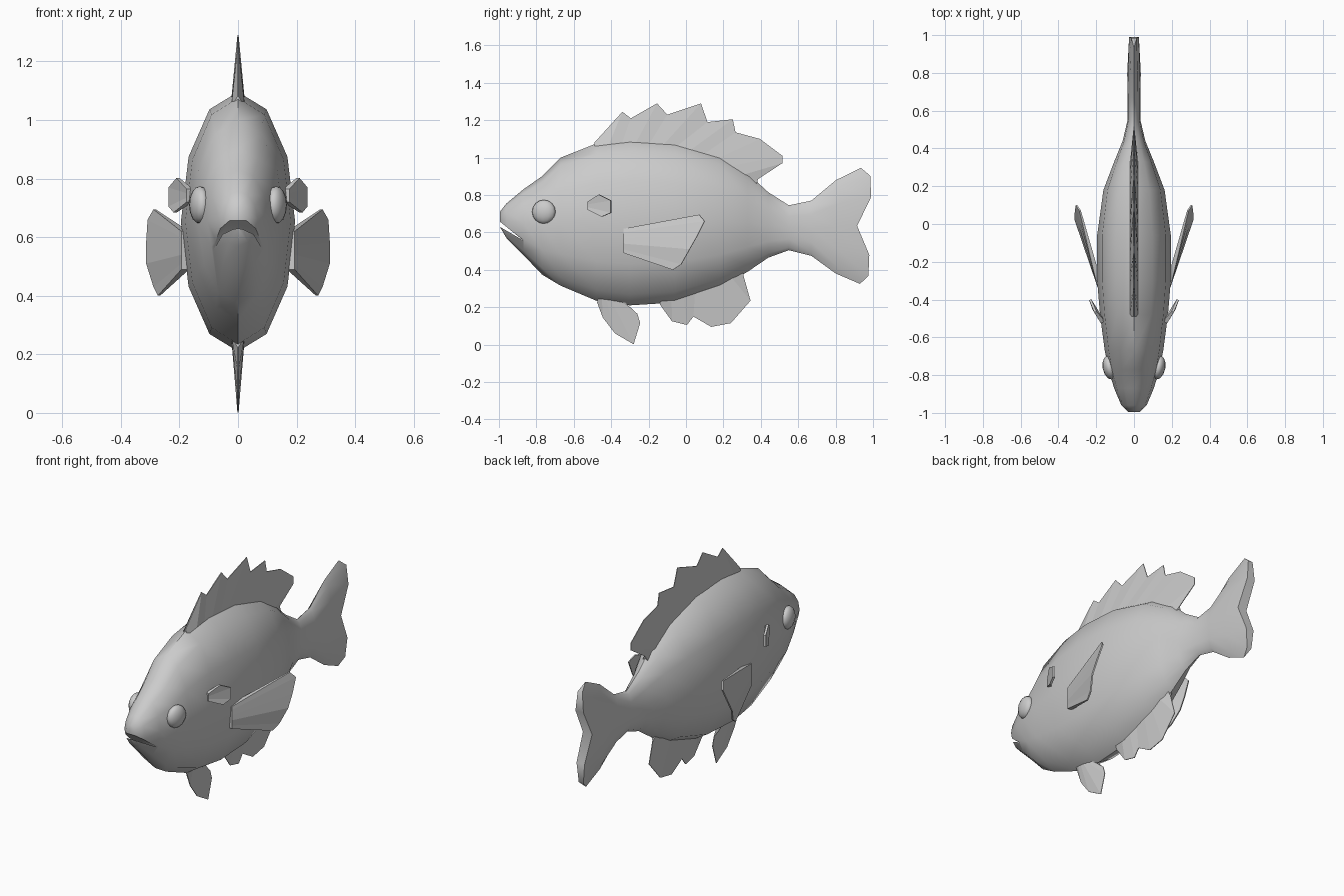
import bpy, bmesh, math
from mathutils import Vector

if "Cube" in bpy.data.objects:
    bpy.data.objects.remove(bpy.data.objects["Cube"], do_unlink=True)

GREY = (0.6, 0.6, 0.6, 1)
mat = bpy.data.materials.new("light_grey")
mat.use_nodes = True
mat.diffuse_color = GREY
mat.node_tree.nodes["Principled BSDF"].inputs["Base Color"].default_value = GREY


def make(name, verts, faces):
    mesh = bpy.data.meshes.new(name)
    mesh.from_pydata(verts, [], faces)
    bm = bmesh.new()
    bm.from_mesh(mesh)
    bmesh.ops.recalc_face_normals(bm, faces=bm.faces)
    bm.to_mesh(mesh)
    bm.free()
    obj = bpy.data.objects.new(name, mesh)
    bpy.context.collection.objects.link(obj)
    mesh.materials.append(mat)
    return obj


def smooth(obj, degrees):
    bpy.ops.object.select_all(action="DESELECT")
    obj.select_set(True)
    bpy.context.view_layer.objects.active = obj
    bpy.ops.object.shade_smooth_by_angle(angle=math.radians(degrees))


# Body stations: y, belly height, back height, half width
stations = [
    (-0.995, 0.63, 0.71, 0.03), (-0.96, 0.57, 0.755, 0.067), (-0.87, 0.48, 0.83, 0.105),
    (-0.77, 0.375, 0.90, 0.135), (-0.67, 0.315, 1.0, 0.155), (-0.48, 0.235, 1.075, 0.18),
    (-0.3, 0.21, 1.096, 0.195), (-0.06, 0.225, 1.08, 0.195), (0.18, 0.305, 1.01, 0.162),
    (0.33, 0.39, 0.915, 0.105), (0.44, 0.465, 0.815, 0.06), (0.55, 0.505, 0.745, 0.034),
    (0.67, 0.475, 0.77, 0.034), (0.81, 0.38, 0.88, 0.036), (0.96, 0.325, 0.945, 0.03),
]
SIDES = 12
tail_edge = [-0.025, 0.025, 0.03, -0.045, 0.02, 0.015, -0.03]  # notched rear edge, top to bottom


def section_y(i, k):
    """The tail's rear edge is notched, and the ring before it follows a little."""
    edge = tail_edge[min(k, SIDES - k)]
    return {len(stations) - 1: edge, len(stations) - 2: edge * 0.3}.get(i, 0)


verts = []
for i, (y, low, high, w) in enumerate(stations):
    for k in range(SIDES):
        a = 2 * math.pi * k / SIDES
        verts.append((w * math.sin(a), y + section_y(i, k),
                      (low + high) / 2 + (high - low) / 2 * math.cos(a)))
faces = []
for i in range(len(stations) - 1):
    for k in range(SIDES):
        a, b = i * SIDES + k, i * SIDES + (k + 1) % SIDES
        faces.append((a, b, b + SIDES, a + SIDES))
for start in (0, (len(stations) - 1) * SIDES):   # end caps, as strips across
    for k in range(SIDES // 2):
        ring = [k, k + 1, SIDES - k - 1, (SIDES - k) % SIDES]
        faces.append(tuple(start + v for v in dict.fromkeys(ring)))
body = make("body", verts, faces)

# Mouth: a slanting wedge cut through the snout
wedge = [(-1.06, 0.71), (-0.87, 0.557), (-1.06, 0.668)]
cutter = make("mouth_cutter", [(x, y, z) for x in (-0.3, 0.3) for y, z in wedge],
              [(0, 1, 2), (3, 4, 5), (0, 1, 4, 3), (1, 2, 5, 4), (2, 0, 3, 5)])
cutter.hide_render = True
cut = body.modifiers.new("mouth", "BOOLEAN")
cut.operation, cut.solver, cut.object = "DIFFERENCE", "EXACT", cutter
bpy.context.view_layer.objects.active = body
bpy.ops.object.modifier_apply(modifier=cut.name)
bpy.data.objects.remove(cutter, do_unlink=True)
smooth(body, 50)


def outline(y, column):
    """Belly (1) or back (2) height of the body at y."""
    for s, t in zip(stations, stations[1:]):
        if s[0] <= y <= t[0]:
            return s[column] + (t[column] - s[column]) * (y - s[0]) / (t[0] - s[0])


def fin(name, base, tips, side, thick, tip_thick=0.002):
    """Blade that is thick at the base and thin along the tips."""
    n, side = len(tips), Vector(side).normalized()
    v = []
    for s in (1, -1):
        v += [Vector(p) + side * s * thick for p in base]
        v += [Vector(p) + side * s * tip_thick for p in tips]
    f = []
    for k in range(n - 1):
        f.append((k, k + 1, n + k + 1, n + k))
        f.append((2 * n + k, 3 * n + k, 3 * n + k + 1, 2 * n + k + 1))
        f.append((n + k, n + k + 1, 3 * n + k + 1, 3 * n + k))
        f.append((k, 2 * n + k, 2 * n + k + 1, k + 1))
    for k in (0, n - 1):
        f.append((k, n + k, 3 * n + k, 2 * n + k))
    return make(name, v, f)


def middle_fin(name, y0, y1, column, inset, tips):
    """Fin on the centre line, rooted just inside the body."""
    n = len(tips)
    ys = [y0 + (y1 - y0) * k / (n - 1) for k in range(n)]
    base = [(0, y, outline(y, column) + inset) for y in ys]
    return fin(name, base, [(0, y, z) for y, z in tips], (1, 0, 0), 0.023)


middle_fin("dorsal_fin", -0.49, 0.375, 2, -0.025, [
    (-0.49, 1.08), (-0.34, 1.245), (-0.295, 1.21), (-0.155, 1.29), (-0.1, 1.23),
    (0.08, 1.29), (0.115, 1.19), (0.25, 1.205), (0.265, 1.135), (0.395, 1.10),
    (0.515, 1.01), (0.515, 0.97), (0.385, 0.885)])
middle_fin("anal_fin", -0.14, 0.3, 1, 0.03, [
    (-0.14, 0.215), (-0.075, 0.125), (0.005, 0.105), (0.04, 0.15), (0.135, 0.095),
    (0.24, 0.115), (0.345, 0.235), (0.31, 0.36)])
middle_fin("pelvic_fin", -0.47, -0.35, 1, 0.03, [
    (-0.475, 0.225), (-0.445, 0.145), (-0.38, 0.06), (-0.28, 0.002), (-0.245, 0.115),
    (-0.26, 0.165), (-0.33, 0.185)])

for name, s in (("left", 1), ("right", -1)):
    # Pectoral fin, spreading backwards from the flank
    base = [(0.18, -0.33, z) for z in (0.62, 0.60, 0.57, 0.54, 0.51, 0.49)]
    tips = [(0.285, 0.07, 0.695), (0.305, 0.10, 0.66), (0.31, 0.06, 0.58),
            (0.31, 0.02, 0.51), (0.285, -0.025, 0.43), (0.27, -0.07, 0.40)]
    fin(name + "_pectoral_fin", [(s * x, y, z) for x, y, z in base],
        [(s * x, y, z) for x, y, z in tips], (s, -0.3, 0), 0.014, 0.004)
    # Small gill flap
    base = [(0.165, -0.52, z) for z in (0.765, 0.75, 0.735, 0.72)]
    tips = [(0.205, -0.465, 0.802), (0.232, -0.40, 0.77), (0.232, -0.40, 0.705),
            (0.215, -0.45, 0.684)]
    fin(name + "_gill_flap", [(s * x, y, z) for x, y, z in base],
        [(s * x, y, z) for x, y, z in tips], (s, -0.5, 0), 0.012, 0.006)
    # Bulging eye
    bpy.ops.mesh.primitive_uv_sphere_add(segments=12, ring_count=8, radius=1,
                                         location=(s * 0.13, -0.76, 0.71),
                                         rotation=(0, 0, s * -0.2))
    eye = bpy.context.object
    eye.name = name + "_eye"
    eye.scale = (0.036, 0.064, 0.064)
    eye.data.materials.append(mat)
    smooth(eye, 60)
